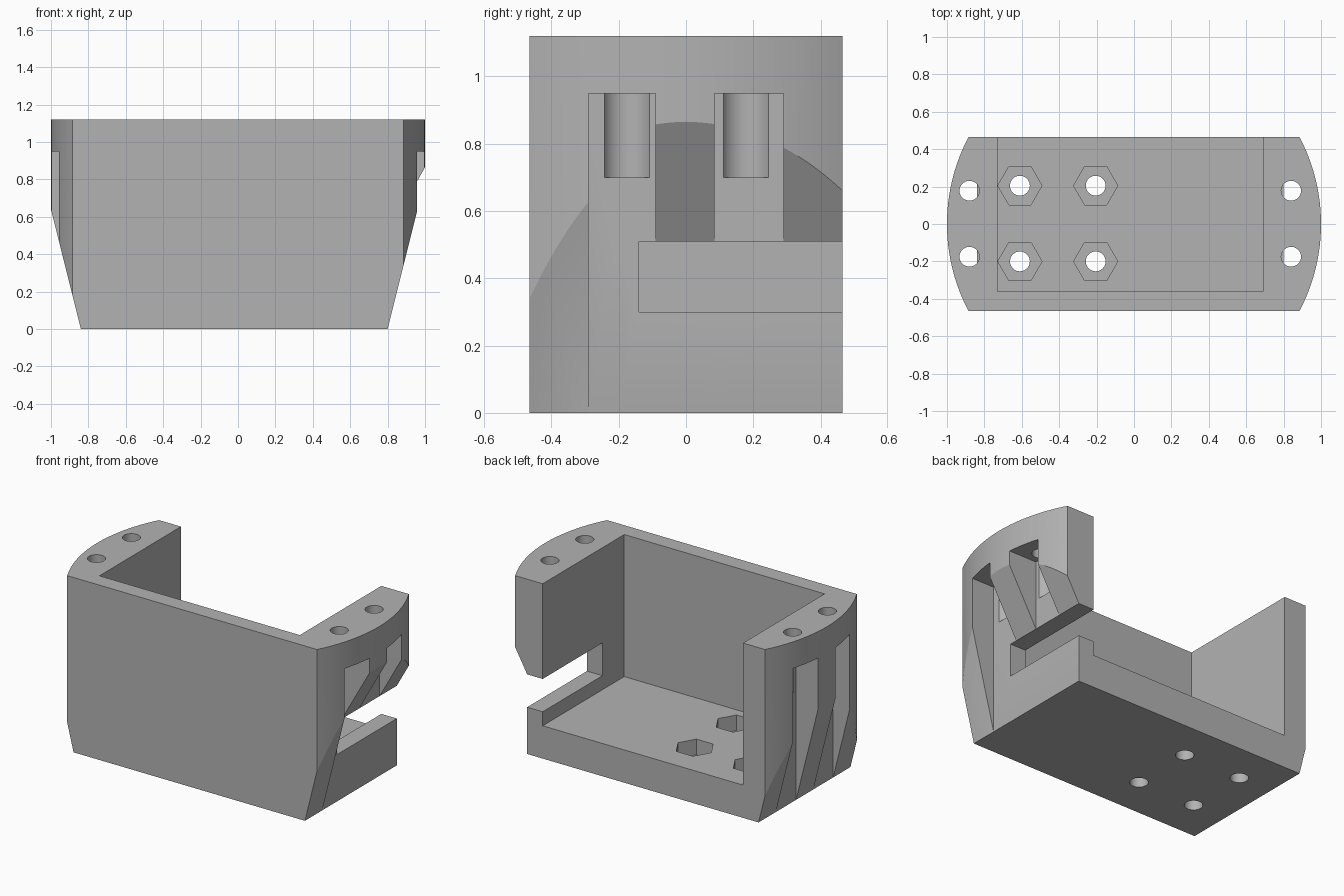
import bpy, bmesh, math

if "Cube" in bpy.data.objects:
    bpy.data.objects.remove(bpy.data.objects["Cube"], do_unlink=True)

grey = bpy.data.materials.new("plain grey")
grey.use_nodes = True
GREY = (0.45, 0.45, 0.45, 1)
grey.diffuse_color = GREY
grey.node_tree.nodes["Principled BSDF"].inputs["Base Color"].default_value = GREY


def prism(name, points, low, high, axis="z"):
    """Extrude a profile along z (xy points) or along y (xz points)."""
    bm = bmesh.new()
    place = (lambda a, b, h: (a, b, h)) if axis == "z" else (lambda a, b, h: (a, h, b))
    rings = [[bm.verts.new(place(a, b, h)) for a, b in points] for h in (low, high)]
    bm.faces.new(rings[0])
    bm.faces.new(rings[1])
    n = len(points)
    for i in range(n):
        j = (i + 1) % n
        bm.faces.new((rings[0][i], rings[0][j], rings[1][j], rings[1][i]))
    bmesh.ops.recalc_face_normals(bm, faces=bm.faces)
    mesh = bpy.data.meshes.new(name)
    bm.to_mesh(mesh)
    bm.free()
    mesh.materials.append(grey)
    obj = bpy.data.objects.new(name, mesh)
    bpy.context.collection.objects.link(obj)
    return obj


def box(name, x0, x1, y0, y1, z0, z1):
    return prism(name, [(x0, y0), (x1, y0), (x1, y1), (x0, y1)], z0, z1)


def disc(x, y, r, sides):
    step = 2 * math.pi / sides
    return [(x + r * math.cos(i * step), y + r * math.sin(i * step)) for i in range(sides)]


# Main body: straight front and back, bowed ends
HEIGHT, HALF, SAGITTA = 1.12, 0.465, 0.115
radius = (HALF ** 2 + SAGITTA ** 2) / (2 * SAGITTA)
sweep = math.asin(HALF / radius)
arc = []
for i in range(33):
    a = sweep * (i / 16 - 1)
    arc.append((1 - radius + radius * math.cos(a), radius * math.sin(a)))
body = prism("bracket_body", arc + [(-x, -y) for x, y in arc], 0, HEIGHT)


def cut(cutter):
    cutter.hide_render = True
    mod = body.modifiers.new(cutter.name, "BOOLEAN")
    mod.operation = "DIFFERENCE"
    mod.solver = "EXACT"
    mod.object = cutter
    bpy.context.view_layer.objects.active = body
    bpy.ops.object.modifier_apply(modifier=mod.name)
    bpy.data.objects.remove(cutter, do_unlink=True)


# Inner bay, open at the top and back
cut(box("bay", -0.73, 0.69, -0.36, 0.6, 0.21, 1.3))

# Both ends: tapered foot, two tall pockets, screw holes with wider bores
for side, foot in ((-1, 0.84), (1, 0.80)):
    cut(prism("taper", [(side * (foot - 0.025), -0.1), (side * 1.3, -0.1),
                        (side * 1.3, (1.3 - foot) * 4)], -0.6, 0.6, "y"))
    for y0, y1 in ((-0.29, -0.09), (0.085, 0.29)):
        xs = sorted((side * foot, side * 1.2))
        cut(box("pocket", *xs, y0, y1, -0.1, 0.95))
    for y in (-0.175, 0.178):
        x = side * (foot + 0.04)
        cut(prism("bore", disc(x, y, 0.078, 32), 0.70, 0.95))
        cut(prism("hole", disc(x, y, 0.053, 32), 0.9, 1.3))

# Right end: side slot with the ribs above it undercut
cut(box("slot", 0.6, 1.2, -0.14, 0.6, 0.30, 0.51))
cut(prism("undercut", [(0.80, -0.1), (1.2, -0.1), (1.2, 1.22), (0.80, 0.51)],
          -0.2, 0.6, "y"))

# Floor: four screw holes with hexagonal nut recesses
for x in (-0.61, -0.205):
    for y in (-0.2, 0.205):
        cut(prism("nut_recess", disc(x, y, 0.118, 6), 0.11, 0.3))
        cut(prism("floor_hole", disc(x, y, 0.053, 32), -0.1, 0.2))

# Smooth the bowed ends and bores, keep edges sharp
bpy.ops.object.select_all(action="DESELECT")
body.select_set(True)
bpy.context.view_layer.objects.active = body
bpy.ops.object.shade_smooth_by_angle(angle=math.radians(20))
